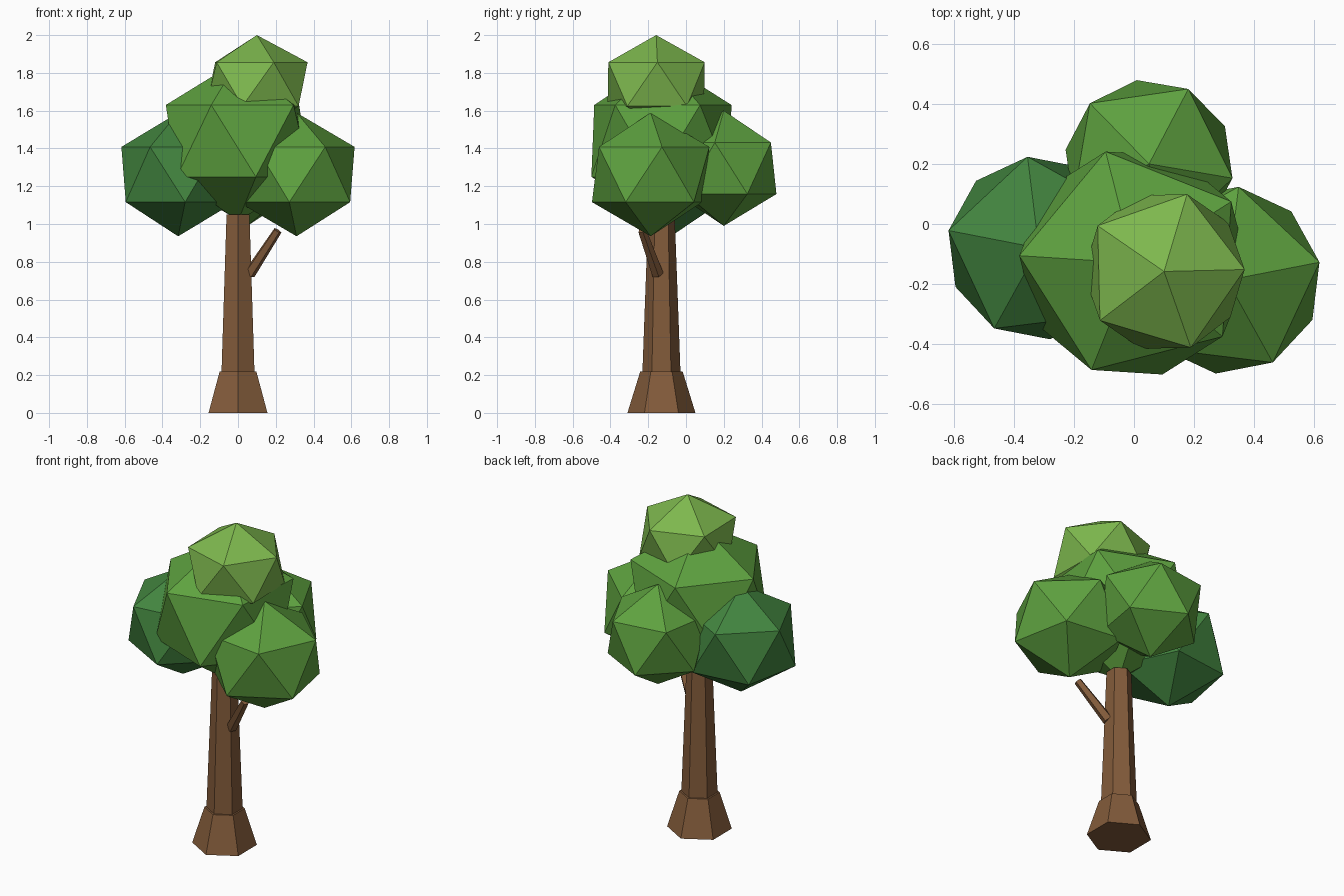
import bpy
from math import radians
from mathutils import Vector

if "Cube" in bpy.data.objects:
    bpy.data.objects.remove(bpy.data.objects["Cube"])


def material(name, rgb):
    m = bpy.data.materials.new(name)
    m.diffuse_color = (*rgb, 1)
    m.use_nodes = True
    m.node_tree.nodes["Principled BSDF"].inputs["Base Color"].default_value = m.diffuse_color
    return m


bark = material("bark", (0.225, 0.105, 0.043))
leaf = material("leaf", (0.112, 0.36, 0.05))
leaf_dark = material("leaf_dark", (0.055, 0.235, 0.05))
leaf_light = material("leaf_light", (0.205, 0.475, 0.075))


def finish(name, mat):
    ob = bpy.context.object
    ob.name = name
    ob.data.materials.append(mat)
    return ob


def taper(name, start, end, r1, r2, sides, turn=0):
    """Tapered flat-sided cylinder between two points."""
    a, b = Vector(start), Vector(end)
    bpy.ops.mesh.primitive_cone_add(vertices=sides, radius1=r1, radius2=r2,
                                    depth=(b - a).length, location=(a + b) / 2)
    ob = finish(name, bark)
    if turn:
        ob.rotation_euler.z = turn
    else:
        ob.rotation_euler = (b - a).to_track_quat('Z', 'Y').to_euler()
    return ob


def clump(name, centre, radius, height, turn, mat):
    """Twenty-sided leaf clump, squashed in z and turned about z."""
    bpy.ops.mesh.primitive_ico_sphere_add(subdivisions=1, radius=1, location=centre)
    ob = finish(name, mat)
    ob.scale = (radius, radius, height)
    ob.rotation_euler.z = radians(turn)


# Trunk: flared foot and tapering stem, corners facing front and back
taper("trunk_base", (0, -0.13, 0), (0, -0.13, 0.22), 0.18, 0.112, 6, radians(60))
taper("trunk", (0, -0.13, 0.02), (0, -0.13, 1.05), 0.108, 0.07, 6, radians(60))

# Side branch stub
taper("branch", (0.06, -0.15, 0.735), (0.21, -0.232, 0.965), 0.032, 0.023, 5)

# Leaf clumps
clump("middle_foliage", (0.0, -0.13, 1.44), 0.428, 0.425, 32.3, leaf)
clump("top_foliage", (0.1, -0.158, 1.74), 0.30, 0.26, 1.4, leaf_light)
clump("right_foliage", (0.31, -0.187, 1.262), 0.35, 0.327, 11, leaf)
clump("left_foliage", (-0.317, -0.08, 1.262), 0.342, 0.327, 25, leaf_dark)
clump("back_foliage", (0.05, 0.2, 1.295), 0.315, 0.305, -9.7, leaf)
